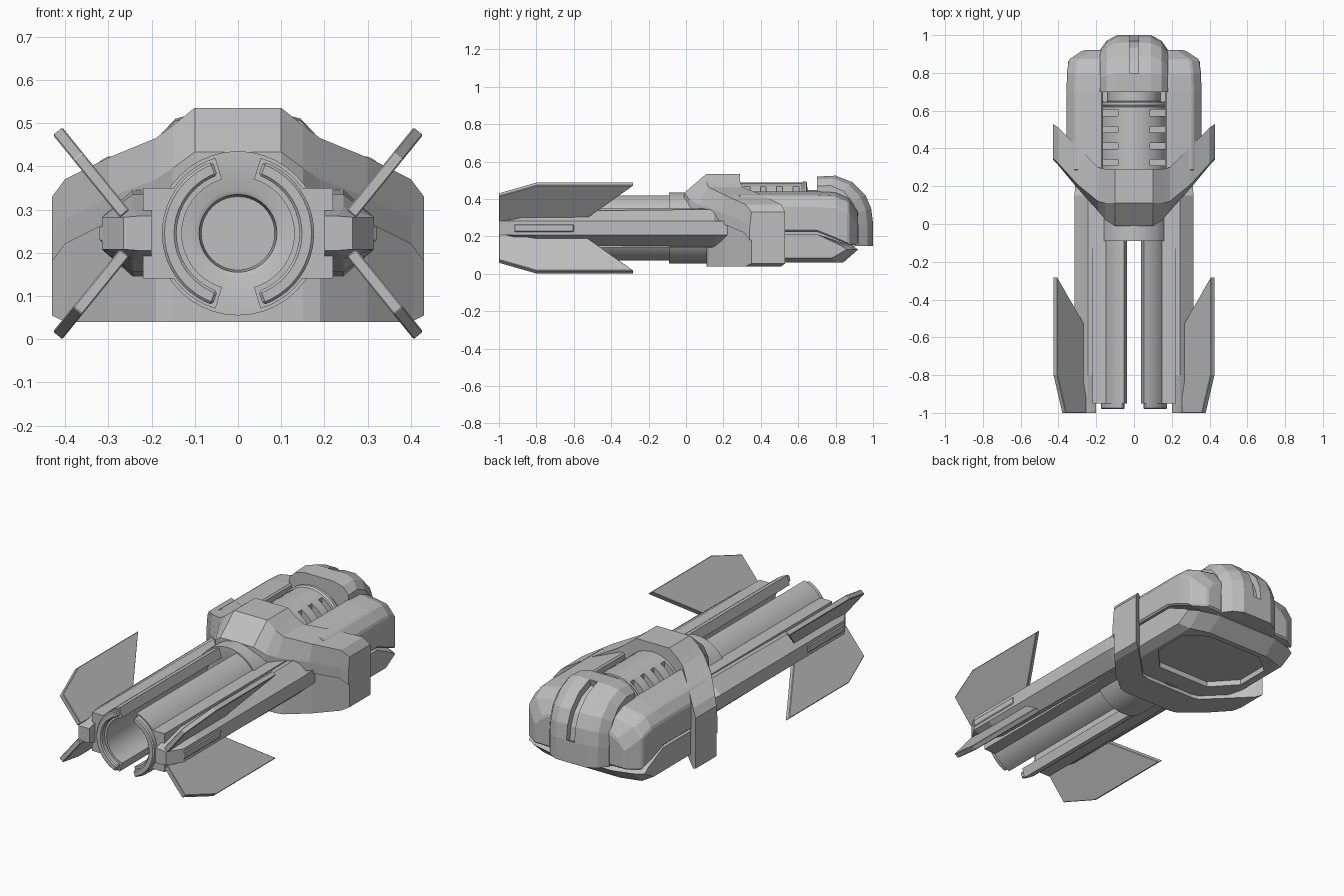
import bpy, bmesh, math

cube = bpy.data.objects.get("Cube")
if cube:
    bpy.data.objects.remove(cube)

grey = bpy.data.materials.new("hull grey")
grey.use_nodes = True
COLOUR = (0.52, 0.52, 0.52, 1)
grey.diffuse_color = COLOUR
grey.node_tree.nodes["Principled BSDF"].inputs["Base Color"].default_value = COLOUR
AXIS = 0.245  # height of the barrel axis


def loft(name, rings, mirror=False, bevel=0, start_cap=True, smooth=False):
    """Skin a list of closed rings of points into one solid."""
    bm = bmesh.new()
    rows = [[bm.verts.new(p) for p in ring] for ring in rings]
    n = len(rows[0])
    for a, b in zip(rows, rows[1:]):
        for i in range(n):
            j = (i + 1) % n
            bm.faces.new((a[i], a[j], b[j], b[i]))
    if start_cap:
        bm.faces.new(rows[0][::-1])
    bm.faces.new(rows[-1])
    bmesh.ops.recalc_face_normals(bm, faces=bm.faces)
    # an open half has to face away from the mirror plane
    if not start_cap:
        end = max(bm.faces, key=lambda f: f.calc_center_median().x)
        if end.normal.x < 0:
            bmesh.ops.reverse_faces(bm, faces=bm.faces)
    mesh = bpy.data.meshes.new(name)
    bm.to_mesh(mesh)
    bm.free()
    mesh.materials.append(grey)
    ob = bpy.data.objects.new(name, mesh)
    bpy.context.collection.objects.link(ob)
    if mirror:
        ob.modifiers.new("Mirror", "MIRROR")
    if bevel:
        mod = ob.modifiers.new("Bevel", "BEVEL")
        mod.width, mod.segments = bevel, 1
        mod.limit_method = "ANGLE"
    if smooth:
        bpy.ops.object.select_all(action="DESELECT")
        ob.select_set(True)
        bpy.context.view_layer.objects.active = ob
        bpy.ops.object.shade_smooth_by_angle(angle=math.radians(30))
    return ob


def along_y(points, y):
    return [(x, y, z) for x, z in points]


def along_x(points, x):
    return [(x, y, z) for y, z in points]


def lathe(name, profile, z, n=40):
    rings = [[(r * math.cos(2 * math.pi * i / n), y, z + r * math.sin(2 * math.pi * i / n))
              for i in range(n)] for r, y in profile]
    return loft(name, rings, smooth=True)


def sector(r0, r1, half_gap, n=20):
    """Arc band on the +x side, open at top and bottom."""
    top = math.pi / 2 - half_gap
    angles = [-top + 2 * top * i / n for i in range(n + 1)]
    return ([(r1 * math.cos(a), AXIS + r1 * math.sin(a)) for a in angles] +
            [(r0 * math.cos(a), AXIS + r0 * math.sin(a)) for a in reversed(angles)])


def cut(ob, cutter):
    cutter.hide_render = True
    cutter.hide_viewport = True
    mod = ob.modifiers.new("Cut", "BOOLEAN")
    mod.object, mod.solver = cutter, "EXACT"


# split barrel with raised end plates
tube = sector(0.13, 0.182, 0.29)
loft("barrel_half", [along_y(tube, -0.95), along_y(tube, 0)], mirror=True, smooth=True)
plate = sector(0.142, 0.176, 0.34)
loft("muzzle_plate", [along_y(plate, -0.98), along_y(plate, -0.94)], mirror=True, bevel=0.006)
lathe("barrel_base", [(0.085, -0.03), (0.09, -0.085), (0.1, -0.09), (0.19, -0.09), (0.19, 0.3)], AXIS)

# side boxes and rails
box = [(0.145, 0.14), (0.22, 0.14), (0.22, 0.35), (0.145, 0.35)]
loft("side_box", [along_y(box, -0.95), along_y(box, 0.25)], mirror=True)


def rail_ring(y, width, low):
    half = [(0.2, low), (0.215 + 0.3 * width, low), (0.22 + width, 0.037)]
    return along_y([(x, AXIS - h) for x, h in half] +
                   [(x, AXIS + h) for x, h in reversed(half)], y)


loft("side_rail", [rail_ring(-1, 0.045, 0.04), rail_ring(-0.92, 0.095, 0.06),
                   rail_ring(-0.8, 0.095, 0.09), rail_ring(0.15, 0.095, 0.1),
                   rail_ring(0.23, 0.09, 0.04)], mirror=True)
bar = [(0.3, 0.225), (0.32, 0.225), (0.32, 0.265), (0.3, 0.265)]
loft("rail_bar", [along_y(bar, -0.92), along_y(bar, -0.6)], mirror=True, bevel=0.005)

# four angled fins
FIN = [(-1, 0), (-0.55, 0), (-0.28, 1), (-0.8, 1), (-1, 0.7)]
for label, s in (("upper_fin", 1), ("lower_fin", -1)):
    sides = []
    for t in (-0.014, 0.014):
        sides.append([(0.262 + 0.155 * u - 0.77 * t, y, AXIS + s * (0.045 + 0.191 * u + 0.63 * t))
                      for y, u in FIN])
    loft(label, sides, mirror=True, bevel=0.003)

# swept collar: x, front y, back y, top z, step depth
STATIONS = [(0, -0.01, 0.29, 0.535, 0.12), (0.1, -0.01, 0.29, 0.535, 0.12),
            (0.15, 0.02, 0.29, 0.495, 0.09), (0.19, 0.07, 0.3, 0.465, 0.05),
            (0.3, 0.19, 0.41, 0.42, 0.02), (0.4, 0.31, 0.51, 0.37, 0.01),
            (0.43, 0.34, 0.53, 0.33, 0.01)]
rings = []
for x, front, back, top, step in STATIONS:
    low = 0.055 if x > 0.41 else 0.04
    section = [(front + step, top), (back, top), (back, low), (front + step, low),
               (front + step, top - 0.15), (front, top - 0.15), (front, top - 0.09 - step * 0.1)]
    rings.append(along_x(section, x))
loft("collar", rings, mirror=True, start_cap=False)

# rear hull shoulders: y, outer x, top z, underside z
rings = []
for y, wide, top, low in [(0.28, 0.357, 0.44, 0.225), (0.7, 0.357, 0.44, 0.225),
                          (0.8, 0.355, 0.435, 0.185), (0.87, 0.345, 0.405, 0.155),
                          (0.92, 0.27, 0.33, 0.155)]:
    rings.append(along_y([(0.165, low), (wide, low), (wide, top - 0.075),
                          (wide - 0.045, top - 0.02), (0.19, top), (0.165, top)], y))
loft("rear_shoulder", rings, mirror=True, bevel=0.008)

# lower hull with recessed belly
rings = []
for x, end, low in [(0, 0.92, 0.06), (0.19, 0.92, 0.06), (0.3, 0.89, 0.06), (0.35, 0.86, 0.085)]:
    rings.append(along_x([(0.28, low), (end - 0.08, low), (end, 0.13), (end - 0.03, 0.15),
                          (0.7, 0.212), (0.28, 0.212)], x))
belly = loft("lower_hull", rings, mirror=True, start_cap=False)
plan = [(0.16, 0.4), (0.28, 0.53), (0.28, 0.72), (0.17, 0.81)]
plan += [(-x, y) for x, y in reversed(plan)]
cut(belly, loft("belly_cutter", [[(x, y, z) for x, y in plan] for z in (0, 0.09)]))
core = [(-0.18, 0.14), (0.18, 0.14), (0.18, 0.32), (-0.18, 0.32)]
loft("hull_core", [along_y(core, 0.28), along_y(core, 0.9)])

# ribbed cylinder on the back
drum = lathe("ribbed_cylinder", [(0.18, 0.27), (0.18, 0.62), (0.187, 0.63), (0.187, 0.645),
                                 (0.14, 0.65), (0.14, 0.85)], 0.308)
for side in (-1, 1):
    for i in range(4):
        y = 0.325 + 0.088 * i
        notch = [(0.085 * side, y - 0.016), (0.085 * side, y + 0.016),
                 (0.2 * side, y + 0.016), (0.2 * side, y - 0.016)]
        cut(drum, loft("rib_cutter", [[(x, v, z) for x, v in notch] for z in (0.33, 0.55)]))

# tail cap with a slot down the middle
CAP = [(0.7, 0.15), (0.7, 0.52), (0.8, 0.525), (0.89, 0.49), (0.96, 0.42),
       (0.99, 0.35), (1, 0.27), (1, 0.15)]


def cap_ring(x, ky, kz):
    return along_x([(0.7 + (y - 0.7) * ky, 0.15 + (z - 0.15) * kz) for y, z in CAP], x)


cap = loft("tail_cap", [cap_ring(0, 1, 1), cap_ring(0.09, 1, 1), cap_ring(0.145, 0.9, 0.96),
                        cap_ring(0.18, 0.74, 0.86)], mirror=True, start_cap=False)
arc = CAP[2:7]
slot = ([(0.7 + (y - 0.7) * 1.15, 0.15 + (z - 0.15) * 1.15) for y, z in arc] +
        [(0.7 + (y - 0.7) * 0.9, 0.15 + (z - 0.15) * 0.9) for y, z in reversed(arc)])
cut(cap, loft("slot_cutter", [along_x(slot, -0.024), along_x(slot, 0.024)]))
